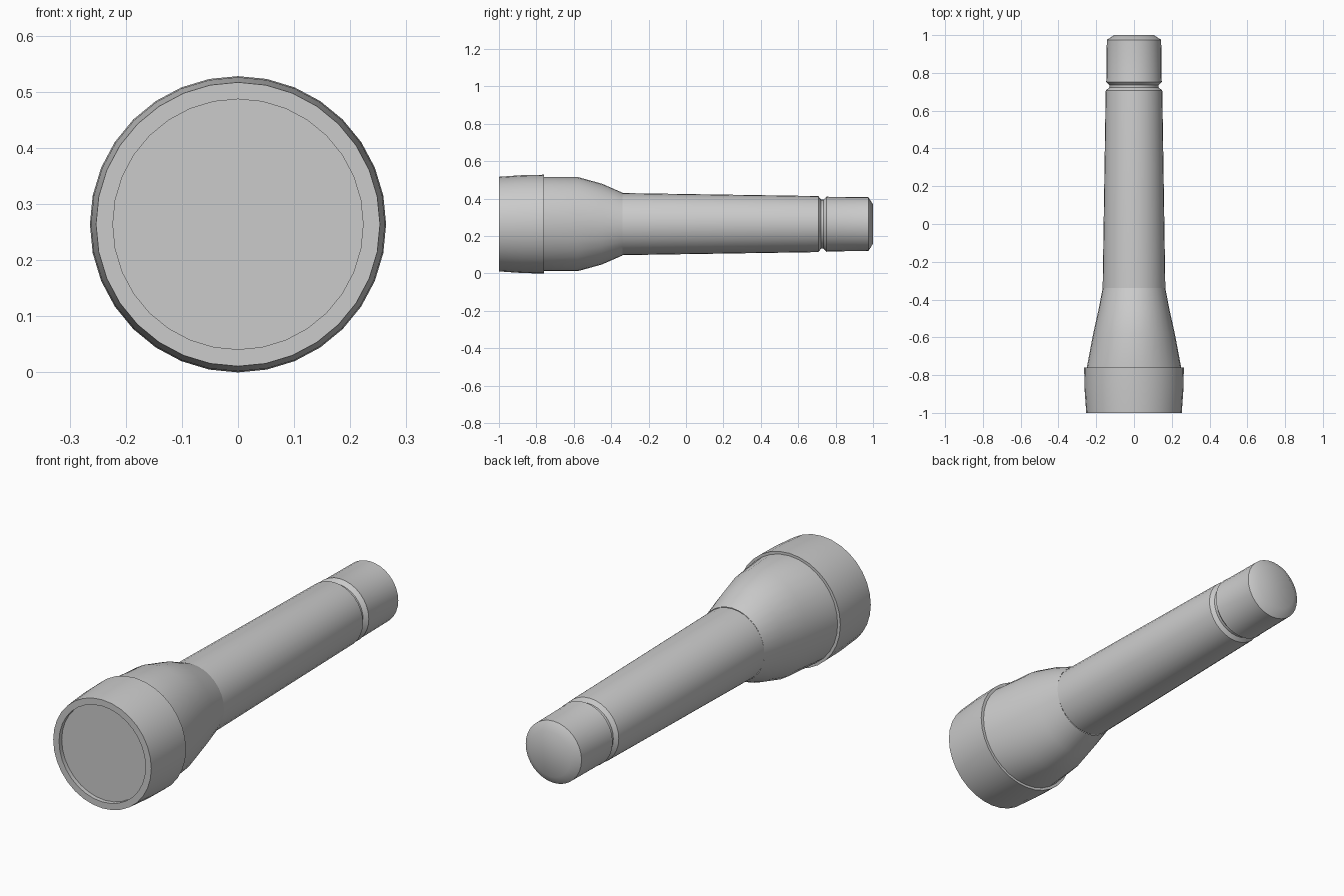
import bpy, bmesh
from math import sin, cos, pi, radians

if "Cube" in bpy.data.objects:
    bpy.data.objects.remove(bpy.data.objects["Cube"])

SIDES = 32
AXIS_Z = 0.264


def loft(name, sections, cap_start=False, cap_end=False):
    """Skin elliptical sections (y, rx, rz) placed along the y axis."""
    bm = bmesh.new()
    rings = []
    for y, rx, rz in sections:
        rings.append([bm.verts.new((rx * sin(2 * pi * i / SIDES), y,
                                    AXIS_Z + rz * cos(2 * pi * i / SIDES)))
                      for i in range(SIDES)])
    for a, b in zip(rings, rings[1:]):
        for i in range(SIDES):
            j = (i + 1) % SIDES
            bm.faces.new((a[i], a[j], b[j], b[i]))
    if cap_start:
        bm.faces.new(rings[0][::-1])
    if cap_end:
        bm.faces.new(rings[-1])
    # Orient every face outward: the skin above winds consistently
    bm.normal_update()
    bmesh.ops.recalc_face_normals(bm, faces=bm.faces[:])
    mesh = bpy.data.meshes.new(name)
    bm.to_mesh(mesh)
    bm.free()
    obj = bpy.data.objects.new(name, mesh)
    bpy.context.collection.objects.link(obj)
    bpy.ops.object.select_all(action='DESELECT')
    obj.select_set(True)
    bpy.context.view_layer.objects.active = obj
    bpy.ops.object.shade_smooth_by_angle(angle=radians(38))
    return obj


def lathe(name, profile, **caps):
    """Round part from (y, radius) points."""
    return loft(name, [(y, r, r) for y, r in profile], **caps)


# Bezel ring with inner lip, recessed lens seat and rear step
lathe("bezel_and_lens", [(-0.98, 0.223), (-1.0, 0.223), (-1.0, 0.253),
                         (-0.87, 0.262), (-0.76, 0.264), (-0.76, 0.245)],
      cap_start=True)

# Flared head, taller than wide as it narrows to the barrel
loft("flared_head", [(-0.76, 0.25, 0.252), (-0.58, 0.216, 0.252),
                     (-0.45, 0.187, 0.216), (-0.34, 0.166, 0.168)])

# Tapered barrel ending at the groove
lathe("barrel", [(-0.34, 0.166), (0.70, 0.15), (0.708, 0.149),
                 (0.722, 0.131), (0.735, 0.131)])

# Tail cap with rounded end
lathe("tail_cap", [(0.735, 0.131), (0.752, 0.148), (0.762, 0.146),
                   (0.975, 0.144), (1.0, 0.105)], cap_end=True)
